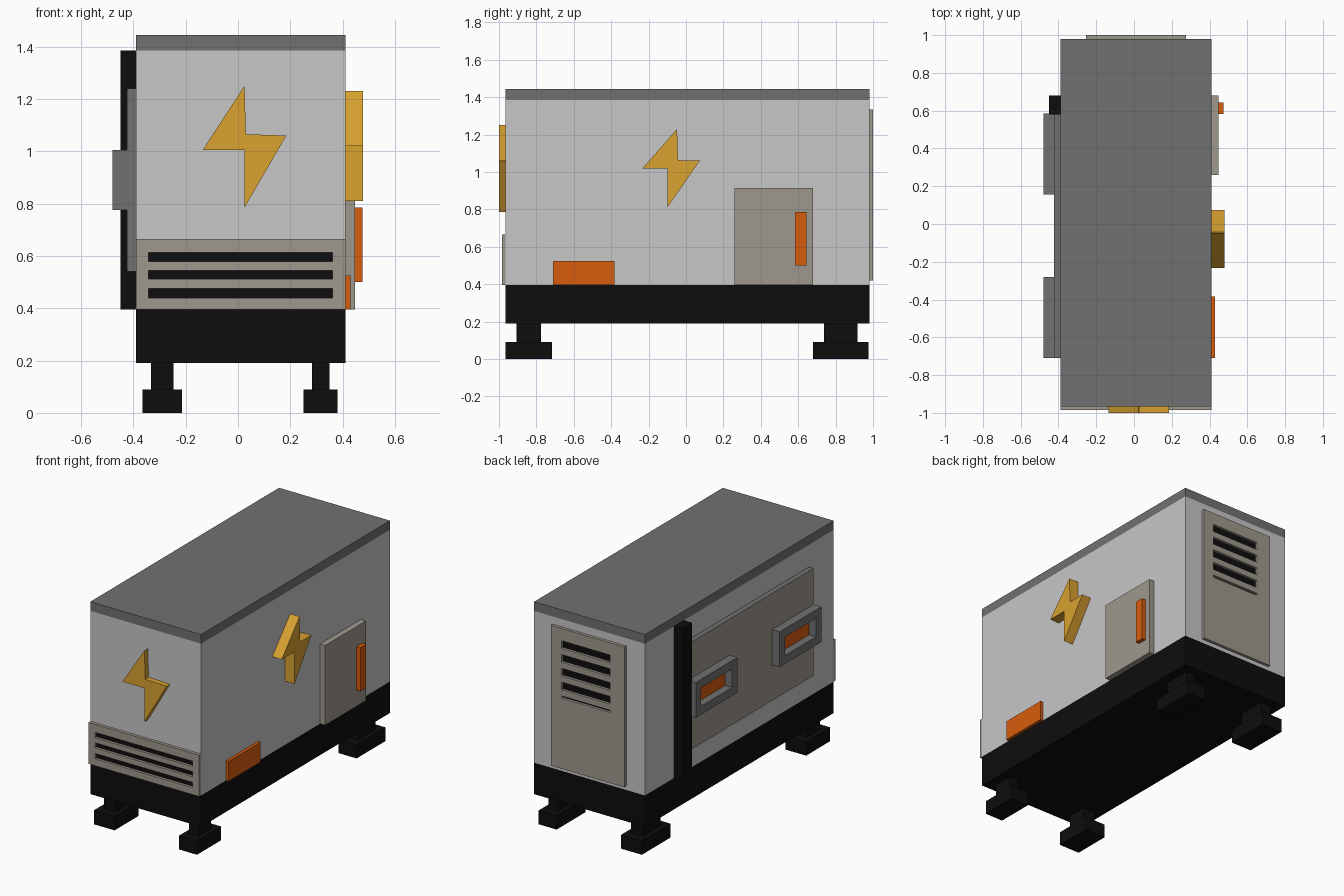
import bpy
import bmesh
from mathutils import Vector

cube = bpy.data.objects.get("Cube")
if cube:
    bpy.data.objects.remove(cube, do_unlink=True)


def material(name, rgb):
    mat = bpy.data.materials.new(name)
    mat.use_nodes = True
    color = (*rgb, 1)
    mat.diffuse_color = color
    bsdf = mat.node_tree.nodes["Principled BSDF"]
    bsdf.inputs["Base Color"].default_value = color
    bsdf.inputs["Roughness"].default_value = 0.8
    return mat


LIGHT = material("light grey", (0.57, 0.57, 0.57))
DARK = material("dark grey", (0.165, 0.165, 0.165))
BLACK = material("black", (0.004, 0.004, 0.004))
TAUPE = material("warm grey", (0.345, 0.316, 0.268))
YELLOW = material("yellow", (0.69, 0.36, 0.03))
ORANGE = material("orange", (0.69, 0.11, 0.004))


def finish(name, bm, *mats):
    bmesh.ops.recalc_face_normals(bm, faces=bm.faces)
    mesh = bpy.data.meshes.new(name)
    bm.to_mesh(mesh)
    bm.free()
    for mat in mats:
        mesh.materials.append(mat)
    obj = bpy.data.objects.new(name, mesh)
    bpy.context.collection.objects.link(obj)
    return obj


def box(name, xs, ys, zs, *mats):
    """Box between two limits on each axis."""
    bm = bmesh.new()
    bmesh.ops.create_cube(bm, size=1)
    for v in bm.verts:
        v.co = [lim[0] if c < 0 else lim[1] for c, lim in zip(v.co, (xs, ys, zs))]
    return finish(name, bm, *mats)


def on_plane(axis, depth, u, v):
    """Point on a wall facing x or y, u across and v up."""
    return Vector((depth, u, v)) if axis == "x" else Vector((u, depth, v))


def thicken(bm, axis, distance):
    """Extrude a flat outline into a closed solid."""
    new = bmesh.ops.extrude_face_region(bm, geom=bm.faces[:], use_keep_orig=True)["geom"]
    verts = [g for g in new if isinstance(g, bmesh.types.BMVert)]
    bmesh.ops.translate(bm, verts=verts, vec=on_plane(axis, distance, 0, 0))


def prism(name, axis, near, far, outline, mat):
    bm = bmesh.new()
    bm.faces.new([bm.verts.new(on_plane(axis, near, u, v)) for u, v in outline])
    thicken(bm, axis, far - near)
    return finish(name, bm, mat)


def slotted_panel(name, axis, near, far, us, vs, mat):
    """Panel from a cell grid; odd rows of the middle column are openings."""
    bm = bmesh.new()
    grid = [[bm.verts.new(on_plane(axis, near, u, v)) for u in us] for v in vs]
    for r in range(len(vs) - 1):
        for c in range(len(us) - 1):
            if not (c == 1 and r % 2 == 1):
                bm.faces.new((grid[r][c], grid[r][c + 1],
                              grid[r + 1][c + 1], grid[r + 1][c]))
    thicken(bm, axis, far - near)
    return finish(name, bm, mat)


# Housing
X, Y = (-0.39, 0.41), (-0.965, 0.98)
box("base", X, Y, (0.19, 0.395), BLACK)
box("housing", X, Y, (0.395, 1.385), LIGHT)
box("roof", X, Y, (1.385, 1.445), DARK)

# Feet with posts
for side, fx in (("right", (-0.365, -0.215)), ("left", (0.25, 0.38))):
    for end, fy in (("front", (-0.965, -0.717)), ("back", (0.68, 0.976))):
        box(f"{end}_{side}_foot", fx, fy, (0, 0.09), BLACK)
        box(f"{end}_{side}_post", (fx[0] + 0.033, fx[1] - 0.031),
            (fy[0] + 0.058, fy[1] - 0.058), (0.09, 0.19), BLACK)

# Lightning bolts
prism("front_bolt", "y", -0.965, -1.0,
      [(0.025, 1.25), (0.03, 1.065), (0.185, 1.06),
       (0.025, 0.785), (0.025, 1.005), (-0.135, 1.005)], YELLOW)
prism("side_bolt", "x", 0.41, 0.478,
      [(-0.048, 1.23), (-0.043, 1.063), (0.075, 1.062),
       (-0.1, 0.81), (-0.1, 1.02), (-0.232, 1.02)], YELLOW)

# Front grille
slotted_panel("front_grille", "y", -0.965, -0.985, (X[0], -0.343, 0.362, X[1]),
              (0.395, 0.44, 0.475, 0.511, 0.545, 0.578, 0.613, 0.665), TAUPE)
box("front_grille_backing", (-0.36, 0.38), (-0.968, -0.964), (0.42, 0.63), BLACK)

# Back door with vents, the lowest one almost closed
heights = [0.42, 0.88, 0.895]
for i in range(4):
    heights += [0.935 + 0.09 * i, 0.985 + 0.09 * i]
slotted_panel("back_door", "y", 0.98, 1.0, (-0.255, -0.15, 0.2, 0.275),
              heights + [1.335], TAUPE)
box("back_vent_backing", (-0.17, 0.22), (0.979, 0.983), (0.86, 1.27), BLACK)

# Left side: service door, handle, low box
box("side_door", (0.41, 0.447), (0.26, 0.68), (0.395, 0.915), TAUPE)
box("side_door_handle", (0.447, 0.475), (0.583, 0.643), (0.5, 0.785), ORANGE)
box("side_box", (0.41, 0.43), (-0.71, -0.383), (0.395, 0.525), ORANGE)

# Right side: column and large panel with a warm grey outer face
box("side_column", (-0.45, -0.39), (0.58, 0.68), (0.395, 1.385), BLACK)
panel = box("side_panel", (-0.424, -0.39), (-0.71, 0.58), (0.54, 1.24), DARK, TAUPE)
for face in panel.data.polygons:
    face.material_index = int(face.normal.x < -0.5)

# Framed windows on the panel
for end, y0, y1 in (("front", -0.71, -0.28), ("back", 0.155, 0.585)):
    slotted_panel(f"{end}_window_frame", "x", -0.424, -0.48,
                  (y0, y0 + 0.055, y1 - 0.055, y1),
                  (0.775, 0.83, 0.95, 1.005), DARK)
    box(f"{end}_window", (-0.43, -0.423), (y0 + 0.05, y1 - 0.05), (0.825, 0.955), ORANGE)
